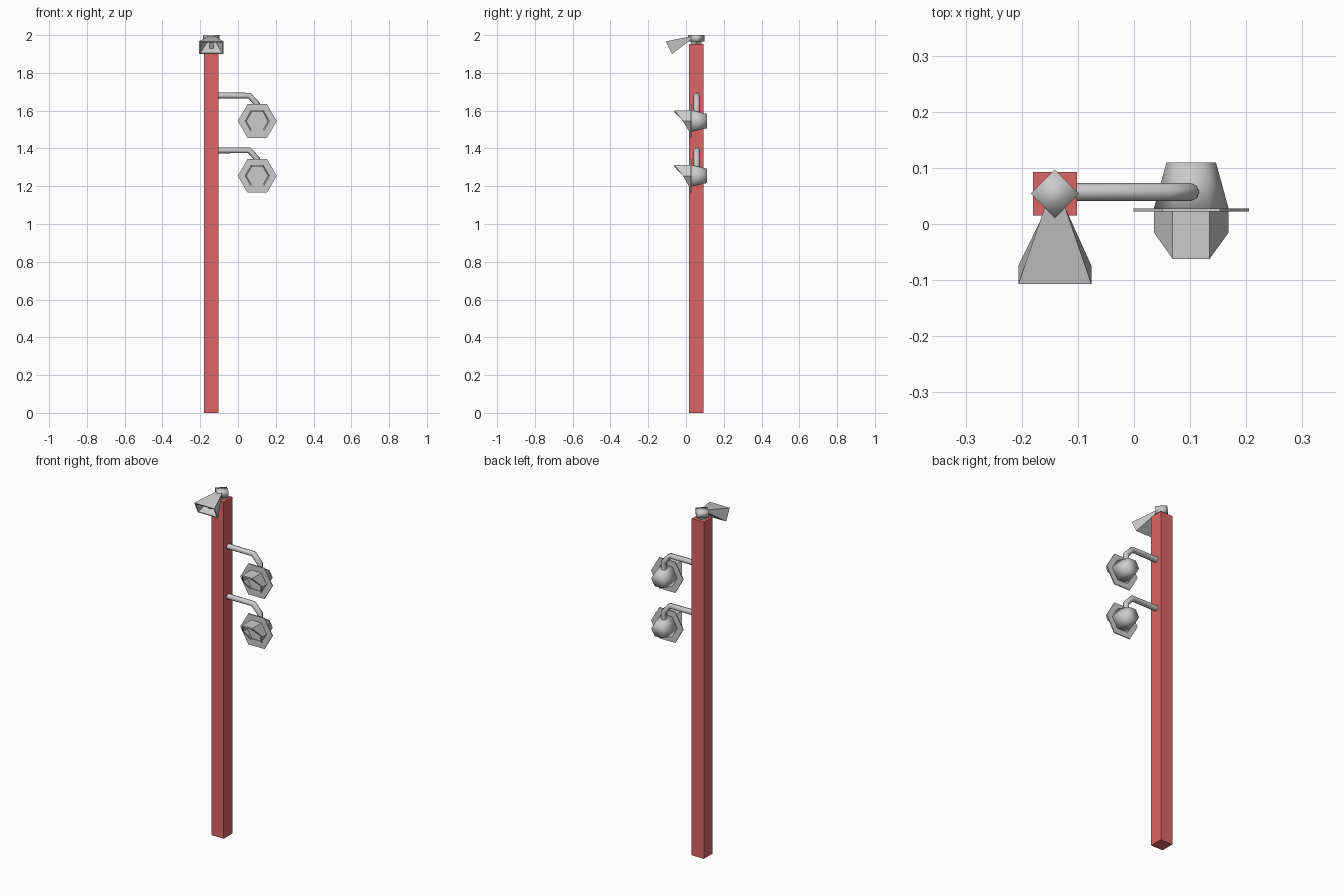
import bpy, bmesh, math

if "Cube" in bpy.data.objects:
    bpy.data.objects.remove(bpy.data.objects["Cube"])

POST_X, POST_Y = -0.141, 0.054
LAMP_X = 0.102


def loft(name, rings, smooth=False):
    """Skin a list of equal-sized point rings and cap both ends."""
    bm = bmesh.new()
    loops = [[bm.verts.new(p) for p in ring] for ring in rings]
    n = len(loops[0])
    for a, b in zip(loops, loops[1:]):
        for i in range(n):
            j = (i + 1) % n
            bm.faces.new((a[i], a[j], b[j], b[i]))
    bm.faces.new(loops[0])
    bm.faces.new(loops[-1])
    bmesh.ops.recalc_face_normals(bm, faces=bm.faces[:])
    for f in bm.faces:
        f.smooth = smooth
    me = bpy.data.meshes.new(name)
    bm.to_mesh(me)
    bm.free()
    ob = bpy.data.objects.new(name, me)
    bpy.context.collection.objects.link(ob)
    return ob


def flat_ring(x, y, z, r, turn=0.0, n=4):
    """Horizontal ring around a vertical axis."""
    angles = [turn + math.tau * i / n for i in range(n)]
    return [(x + r * math.cos(a), y + r * math.sin(a), z) for a in angles]


def hex_ring(r, z, depth):
    """Upright hexagon; depth is a y value or a function of relative height."""
    ring = []
    for i in range(6):
        a = math.tau * i / 6
        h = math.sin(a)
        y = depth(h) if callable(depth) else depth
        ring.append((LAMP_X + r * math.cos(a), y, z + r * h))
    return ring


def visor_rim(h):
    if h > 0.1:
        return -0.062
    return 0.017 if h < -0.1 else -0.016


def lamp(label, z):
    # backing plate, rear housing and cut-away visor
    loft(label + "_plate", [hex_ring(0.103, z, 0.022), hex_ring(0.103, z, 0.028)])
    loft(label + "_housing", [hex_ring(0.067, z, 0.026), hex_ring(0.044, z, 0.11)], True)
    loft(label + "_visor", [hex_ring(0.066, z, 0.024), hex_ring(0.066, z, visor_rim),
                            hex_ring(0.056, z, visor_rim), hex_ring(0.056, z, 0.021)])
    # bent support arm
    cu = bpy.data.curves.new(label + "_arm", 'CURVE')
    cu.dimensions = '3D'
    cu.bevel_depth = 0.016
    cu.bevel_resolution = 2
    cu.use_fill_caps = True
    path = [(-0.11, 0.135), (0.06, 0.135), (0.101, 0.09), (0.101, 0.035)]
    sp = cu.splines.new('POLY')
    sp.points.add(len(path) - 1)
    for p, (x, dz) in zip(sp.points, path):
        p.co = (x, 0.057, z + dz, 1)
    sp.use_smooth = True
    ob = bpy.data.objects.new(label + "_arm", cu)
    bpy.context.collection.objects.link(ob)


# square red post
R = 0.039 * math.sqrt(2)
post = loft("post", [flat_ring(POST_X, POST_Y, z, R, math.pi / 4) for z in (0, 1.953)])
red = bpy.data.materials.new("red_paint")
red.diffuse_color = (0.72, 0.13, 0.13, 1)
red.use_nodes = True
red.node_tree.nodes["Principled BSDF"].inputs["Base Color"].default_value = red.diffuse_color
post.data.materials.append(red)

# two lamps on arms
lamp("upper_lamp", 1.545)
lamp("lower_lamp", 1.255)

# speaker swivel: narrow foot and turned square head
loft("speaker_foot", [flat_ring(POST_X, POST_Y, z, 0.028) for z in (1.95, 1.97)])
loft("speaker_head", [flat_ring(POST_X, POST_Y, z, 0.043) for z in (1.966, 2.0)], True)


def horn_ring(w, top, bottom):
    """Four-cornered ring facing forward; top and bottom are (y, z) pairs."""
    return [(POST_X + s * w, y, z) for s, (y, z) in
            ((-1, top), (1, top), (1, bottom), (-1, bottom))]


# hollow flared horn, tilted down
loft("speaker_horn", [horn_ring(0.018, (0.03, 1.994), (0.022, 1.973)),
                      horn_ring(0.065, (-0.107, 1.967), (-0.074, 1.9)),
                      horn_ring(0.058, (-0.104, 1.961), (-0.077, 1.906)),
                      horn_ring(0.015, (0.0, 1.984), (-0.005, 1.973))])

# driver core inside the horn
loft("speaker_core", [horn_ring(0.01, (0.0, 1.983), (-0.004, 1.973)),
                      horn_ring(0.01, (-0.068, 1.957), (-0.055, 1.93))])
